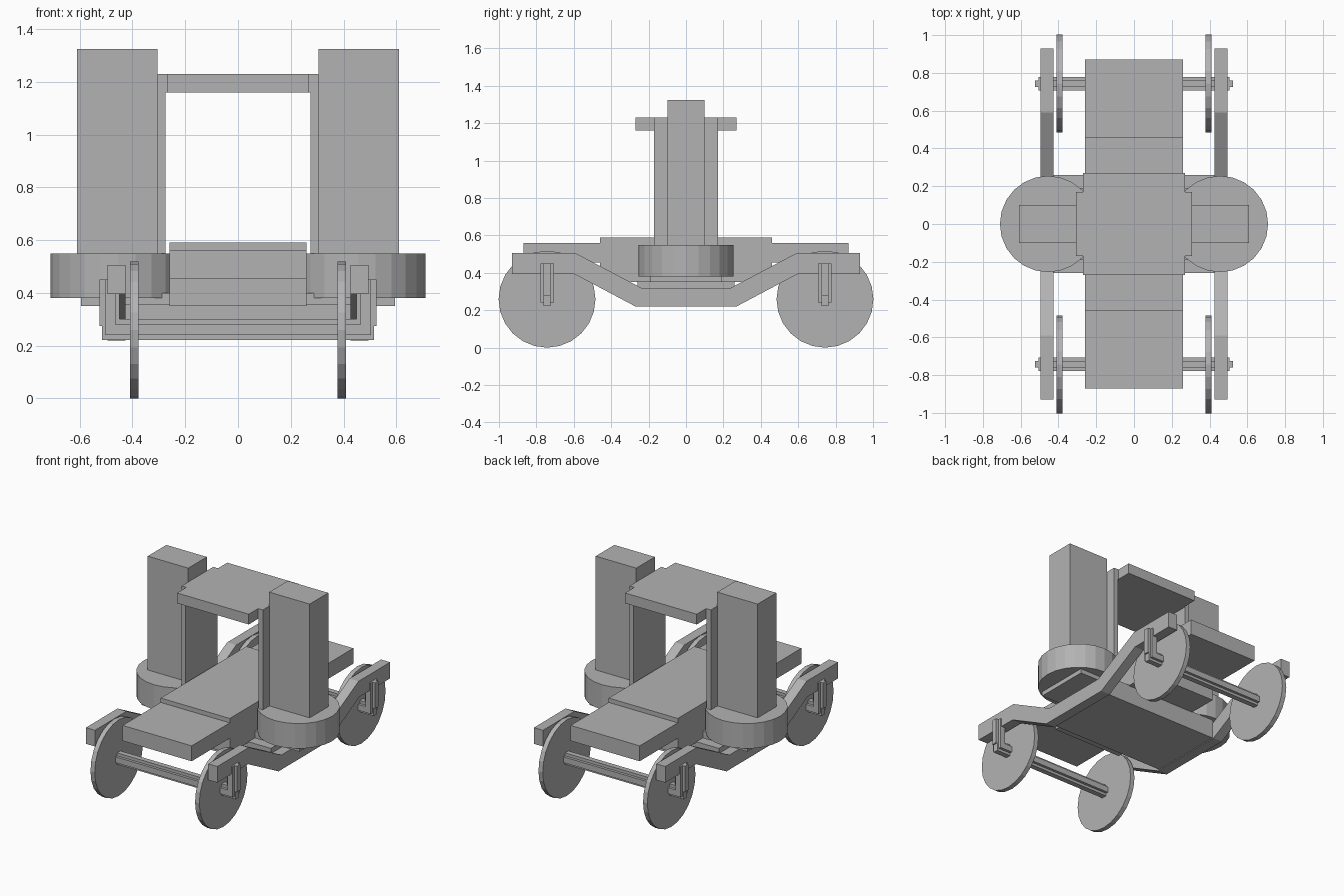
import bpy
import bmesh
import math
from mathutils import Matrix, Vector

cube = bpy.data.objects.get("Cube")
if cube:
    bpy.data.objects.remove(cube, do_unlink=True)

GREY = (0.45, 0.45, 0.45, 1.0)
grey = bpy.data.materials.new("plain_grey")
grey.use_nodes = True
grey.diffuse_color = GREY
grey.node_tree.nodes["Principled BSDF"].inputs["Base Color"].default_value = GREY


def finish(name, bm):
    bmesh.ops.recalc_face_normals(bm, faces=bm.faces)
    mesh = bpy.data.meshes.new(name)
    bm.to_mesh(mesh)
    bm.free()
    mesh.materials.append(grey)
    obj = bpy.data.objects.new(name, mesh)
    bpy.context.scene.collection.objects.link(obj)
    return obj


def box(name, x, y, z):
    """Box from (low, high) ranges on each axis."""
    bm = bmesh.new()
    bmesh.ops.create_cube(bm, size=1)
    for v in bm.verts:
        v.co = Vector([(r[0] + r[1]) / 2 + c * (r[1] - r[0])
                       for c, r in zip(v.co, (x, y, z))])
    return finish(name, bm)


def disc(name, centre, radius, depth, axis, sides=24):
    bm = bmesh.new()
    turn = Matrix.Rotation(math.pi / 2, 4, 'Y') if axis == 'X' else Matrix()
    bmesh.ops.create_cone(bm, cap_ends=True, segments=sides, radius1=radius,
                          radius2=radius, depth=depth,
                          matrix=Matrix.Translation(centre) @ turn)
    return finish(name, bm)


def prism(name, points, low, high, axis):
    """Extrude a closed outline along x (points are y, z) or z (points are x, y)."""
    bm = bmesh.new()
    place = (lambda p: (low, *p)) if axis == 'X' else (lambda p: (*p, low))
    face = bm.faces.new([bm.verts.new(place(p)) for p in points])
    ext = bmesh.ops.extrude_face_region(bm, geom=[face])["geom"]
    step = Vector((high - low, 0, 0)) if axis == 'X' else Vector((0, 0, high - low))
    bmesh.ops.translate(bm, vec=step, verts=[v for v in ext if isinstance(v, bmesh.types.BMVert)])
    return finish(name, bm)


def span(s, a, b):
    return tuple(sorted((s * a, s * b)))


def sym(a):
    return (-a, a)


# Deck: raised middle with a thinner slab reaching both ends
box("deck_middle", sym(0.26), sym(0.46), (0.35, 0.59))
box("deck_slab", sym(0.26), sym(0.87), (0.455, 0.56))

# Underbody and the crossbeam that carries the drums
box("underbody", sym(0.43), sym(0.26), (0.225, 0.355))
box("crossbeam", sym(0.595), sym(0.19), (0.35, 0.40))

# Roof plate with narrower tabs at the sides
quarter = [(0.305, 0.17), (0.27, 0.17), (0.27, 0.27)]
half = quarter + [(-x, y) for x, y in reversed(quarter)]
prism("roof_plate", half + [(-x, -y) for x, y in half], 1.16, 1.23, 'Z')

# Bent side rail outline
top = [(0.93, 0.505), (0.59, 0.505), (0.24, 0.32)]
bottom = [(0.27, 0.22), (0.60, 0.395), (0.93, 0.395)]
right_half = bottom + top
rail = right_half + [(-y, z) for y, z in reversed(right_half)]

for s, side in ((1, "left"), (-1, "right")):
    disc(side + "_drum", (s * 0.455, 0, 0.465), 0.255, 0.17, 'Z')
    box(side + "_tower", span(s, 0.305, 0.61), sym(0.10), (0.54, 1.325))
    box(side + "_tower_panel", span(s, 0.275, 0.306), sym(0.17), (0.54, 1.23))
    low, high = span(s, 0.427, 0.495)
    prism(side + "_rail", rail, low, high, 'X')

# Wheels on cross-section axles whose ends bend up into the rails
for e, end in ((-1, "front"), (1, "back")):
    y = e * 0.743
    wide = (y - 0.036, y + 0.036)
    thin = (y - 0.018, y + 0.018)
    box(end + "_axle_wide", sym(0.505), wide, (0.24, 0.28))
    box(end + "_axle_thin", sym(0.515), thin, (0.222, 0.30))
    for s, side in ((1, "left"), (-1, "right")):
        name = end + "_" + side
        disc(name + "_wheel", (s * 0.394, y, 0.259), 0.259, 0.032, 'X')
        box(name + "_hanger_wide", span(s, 0.465, 0.505), wide, (0.24, 0.45))
        box(name + "_hanger_thin", span(s, 0.45, 0.525), thin, (0.275, 0.45))
